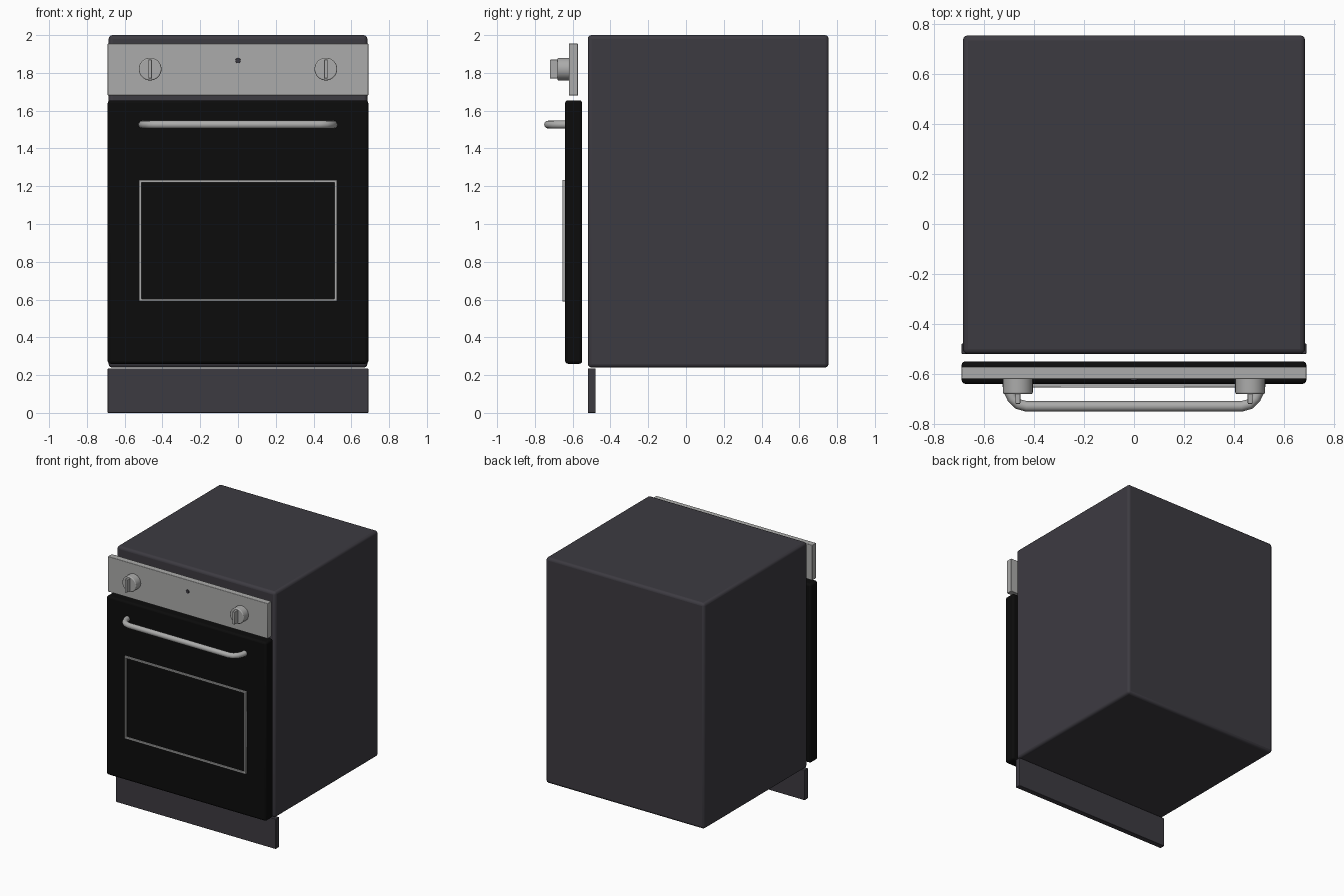
import bpy
import bmesh
from math import radians
from mathutils import Matrix, Vector

cube = bpy.data.objects.get("Cube")
if cube:
    bpy.data.objects.remove(cube, do_unlink=True)


def material(name, rgb):
    mat = bpy.data.materials.new(name)
    mat.use_nodes = True
    colour = (*rgb, 1)
    mat.diffuse_color = colour
    mat.node_tree.nodes["Principled BSDF"].inputs["Base Color"].default_value = colour
    return mat


CHARCOAL = material("charcoal enamel", (0.046, 0.043, 0.053))
BLACK = material("black glass", (0.0035, 0.0035, 0.0035))
STEEL = material("brushed steel", (0.41, 0.41, 0.405))


def finish(obj, mat, bevel=0, segments=3):
    obj.data.materials.append(mat)
    if bevel:
        mod = obj.modifiers.new("rounded edges", "BEVEL")
        mod.width = bevel
        mod.segments = segments
        mod.limit_method = "ANGLE"
    bpy.ops.object.select_all(action="DESELECT")
    obj.select_set(True)
    bpy.context.view_layer.objects.active = obj
    bpy.ops.object.shade_smooth_by_angle(angle=radians(35))
    return obj


def mesh_object(name, bm):
    mesh = bpy.data.meshes.new(name)
    bm.to_mesh(mesh)
    bm.free()
    obj = bpy.data.objects.new(name, mesh)
    bpy.context.collection.objects.link(obj)
    return obj


def box(name, low, high, mat, bevel=0):
    low, high = Vector(low), Vector(high)
    bm = bmesh.new()
    bmesh.ops.create_cube(bm, size=1, matrix=Matrix.Translation((low + high) / 2)
                          @ Matrix.Diagonal((*(high - low), 1)))
    return finish(mesh_object(name, bm), mat, bevel)


def disc(name, x, z, radius, front, back, mat, bevel=0):
    """Cylinder lying along y."""
    bm = bmesh.new()
    bmesh.ops.create_cone(bm, cap_ends=True, segments=32, radius1=radius, radius2=radius,
                          depth=back - front,
                          matrix=Matrix.Translation((x, (front + back) / 2, z))
                          @ Matrix.Rotation(radians(90), 4, "X"))
    return finish(mesh_object(name, bm), mat, bevel)


# Cabinet and plinth
box("cabinet", (-0.685, -0.52, 0.24), (0.685, 0.755, 2), CHARCOAL, 0.02)
box("plinth", (-0.69, -0.52, 0), (0.69, -0.478, 0.235), CHARCOAL, 0.004)

# Door and control panel stand just clear of the cabinet
box("door", (-0.69, -0.64, 0.26), (0.69, -0.55, 1.655), BLACK, 0.015)
box("control_panel", (-0.69, -0.62, 1.68), (0.69, -0.572, 1.955), STEEL, 0.004)
disc("indicator_light", 0, 1.865, 0.014, -0.626, -0.61, CHARCOAL, 0.003)

# Knobs with a raised grip
for side, x in (("left", 0.465), ("right", -0.465)):
    disc(side + "_knob", x, 1.82, 0.06, -0.68, -0.615, STEEL, 0.006)
    box(side + "_knob_grip", (x - 0.01, -0.72, 1.77), (x + 0.01, -0.675, 1.87), STEEL, 0.004)

# Window frame: a rectangular ring pulled forward from the door
bm = bmesh.new()
rings = [[bm.verts.new((sx * (0.525 - t), -0.638, 0.912 + sz * (0.322 - t)))
          for sx, sz in ((-1, -1), (1, -1), (1, 1), (-1, 1))] for t in (0, 0.014)]
faces = [bm.faces.new((rings[0][i], rings[0][i - 1], rings[1][i - 1], rings[1][i]))
         for i in range(4)]
raised = bmesh.ops.extrude_face_region(bm, geom=faces, use_keep_orig=True)["geom"]
bmesh.ops.translate(bm, vec=(0, -0.017, 0),
                    verts=[v for v in raised if isinstance(v, bmesh.types.BMVert)])
bmesh.ops.recalc_face_normals(bm, faces=bm.faces)
finish(mesh_object("window_frame", bm), STEEL, 0.003, 2)

# Handle: a tube that curves back into the door at both ends
half = [(0.507, -0.635), (0.502, -0.665), (0.487, -0.698), (0.463, -0.721), (0.43, -0.73)]
path = half + [(-x, y) for x, y in reversed(half)]
curve = bpy.data.curves.new("handle", "CURVE")
curve.dimensions = "3D"
curve.bevel_depth = 0.021
curve.bevel_resolution = 4
curve.use_fill_caps = True
spline = curve.splines.new("POLY")
spline.points.add(len(path) - 1)
for point, (x, y) in zip(spline.points, path):
    point.co = (x, y, 1.526, 1)
handle = bpy.data.objects.new("handle", curve)
bpy.context.collection.objects.link(handle)
bpy.ops.object.select_all(action="DESELECT")
handle.select_set(True)
bpy.context.view_layer.objects.active = handle
bpy.ops.object.convert(target="MESH")
finish(bpy.context.object, STEEL)
